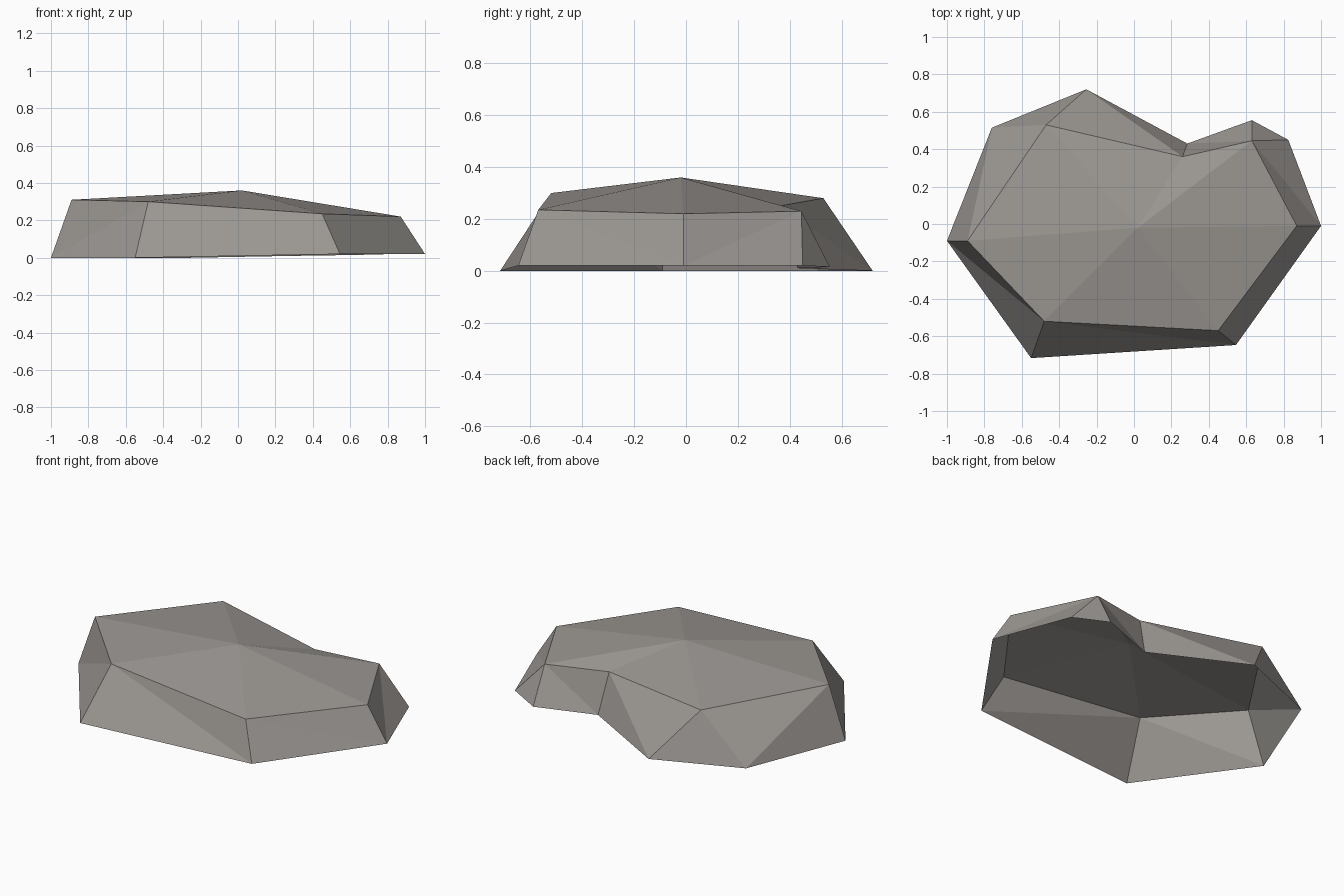
import bpy

if "Cube" in bpy.data.objects:
    bpy.data.objects.remove(bpy.data.objects["Cube"])

# Low-poly stone slab: ground rim, shoulder ring and a peak, open underneath
rim = [(-1, -.09, 0), (-.55, -.717, 0), (.545, -.647, .02), (1, -.01, .02),
       (.825, .45, .02), (.63, .555, .015), (.285, .43, .01),
       (-.255, .72, 0), (-.76, .515, 0)]
shoulder = [(-.89, -.09, .31), (-.48, -.52, .30), (.45, -.57, .235),
            (.87, -.01, .22), (.63, .445, .23), (.26, .36, .25), (-.47, .53, .28)]
peak = (.02, -.02, .36)

verts = rim + shoulder + [peak]
S = len(rim)            # first shoulder vertex
P = len(verts) - 1      # peak vertex
n = len(shoulder)

# Top: fan of triangles from the peak to the shoulder
faces = [(P, S + k, S + (k + 1) % n) for k in range(n)]

# Sides: triangle strip around the stone; "r" advances the rim, "s" the shoulder
r = s = 0
for step in "srrsrssrrrsrsrsr":
    a, b = r % S, S + s % n
    if step == "r":
        r += 1
        faces.append((a, r % S, b))
    else:
        s += 1
        faces.append((a, S + s % n, b))

mesh = bpy.data.meshes.new("stone_slab")
mesh.from_pydata(verts, [], faces)
mesh.update()

stone = bpy.data.materials.new("warm grey stone")
stone.diffuse_color = (.335, .315, .295, 1)
stone.use_nodes = True
stone.node_tree.nodes["Principled BSDF"].inputs["Base Color"].default_value = stone.diffuse_color
mesh.materials.append(stone)
bpy.context.collection.objects.link(bpy.data.objects.new("stone_slab", mesh))
